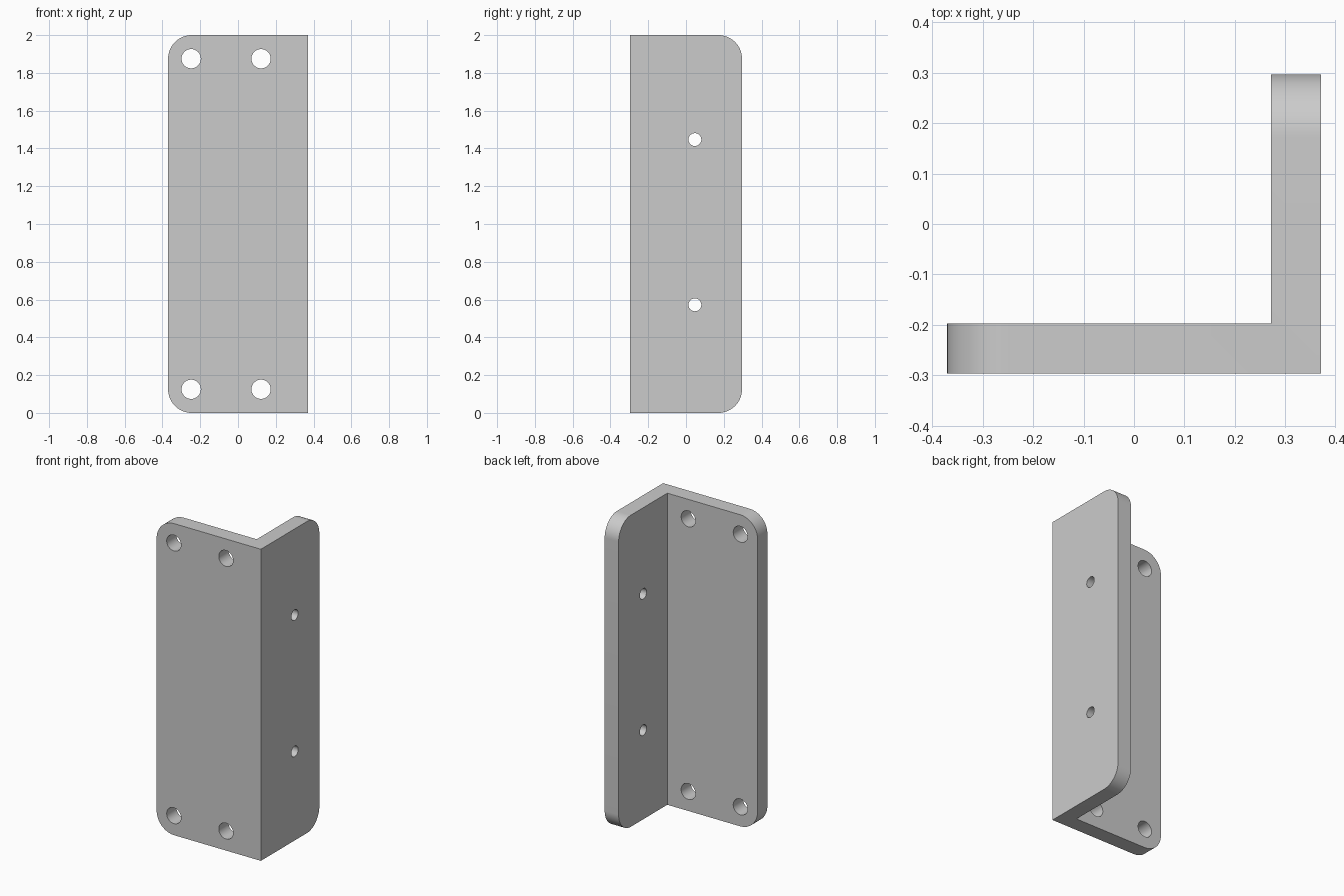
import bpy, bmesh
from math import radians
from mathutils import Matrix

if "Cube" in bpy.data.objects:
    bpy.data.objects.remove(bpy.data.objects["Cube"])

W, D, H = 0.37, 0.2965, 2.0      # half width, half depth, height
T, R = 0.099, 0.125              # plate thickness, corner radius

grey = bpy.data.materials.new("plain grey")
grey.use_nodes = True
colour = (0.6, 0.6, 0.6, 1)
grey.diffuse_color = colour
grey.node_tree.nodes["Principled BSDF"].inputs["Base Color"].default_value = colour


def make_object(name, bm):
    mesh = bpy.data.meshes.new(name)
    bmesh.ops.recalc_face_normals(bm, faces=bm.faces)
    bm.to_mesh(mesh)
    bm.free()
    mesh.materials.append(grey)
    obj = bpy.data.objects.new(name, mesh)
    bpy.context.collection.objects.link(obj)
    return obj


# L-shaped profile extruded to full height
bm = bmesh.new()
profile = [(-W, -D), (W, -D), (W, D), (W - T, D), (W - T, T - D), (-W, T - D)]
face = bm.faces.new([bm.verts.new((x, y, 0)) for x, y in profile])
top = bmesh.ops.extrude_face_region(bm, geom=[face])["geom"]
bmesh.ops.translate(bm, vec=(0, 0, H),
                    verts=[v for v in top if isinstance(v, bmesh.types.BMVert)])


# Round the free corners of both plates
def is_free_corner(edge):
    a, b = (v.co for v in edge.verts)
    level = abs(a.z - b.z) < 0.001
    return level and (max(a.x, b.x) < 0.001 - W or min(a.y, b.y) > D - 0.001)


bmesh.ops.bevel(bm, geom=[e for e in bm.edges if is_free_corner(e)], offset=R,
                offset_type='OFFSET', segments=16, profile=0.5, affect='EDGES')
bracket = make_object("angle_bracket", bm)

# Drill: four mounting holes in the front plate, two small ones in the side plate
bm = bmesh.new()


def drill(location, radius, axis):
    turn = Matrix.Rotation(radians(90), 4, axis)
    bmesh.ops.create_cone(bm, cap_ends=True, segments=48, radius1=radius,
                          radius2=radius, depth=3 * T,
                          matrix=Matrix.Translation(location) @ turn)


for z in (R, H - R):
    for x in (-0.248, 0.122):
        drill((x, T / 2 - D, z), 0.051, 'X')
for z in (0.572, 1.447):
    drill((W - T / 2, 0.047, z), 0.034, 'Y')
cutter = make_object("hole_cutter", bm)
cutter.hide_render = True

holes = bracket.modifiers.new("holes", 'BOOLEAN')
holes.object = cutter
holes.operation = 'DIFFERENCE'
holes.solver = 'EXACT'
bpy.ops.object.select_all(action='DESELECT')
bracket.select_set(True)
bpy.context.view_layer.objects.active = bracket
bpy.ops.object.modifier_apply(modifier=holes.name)
bpy.data.objects.remove(cutter)

# Smooth curved walls, crisp plate edges
bpy.ops.object.shade_smooth_by_angle(angle=radians(30))
